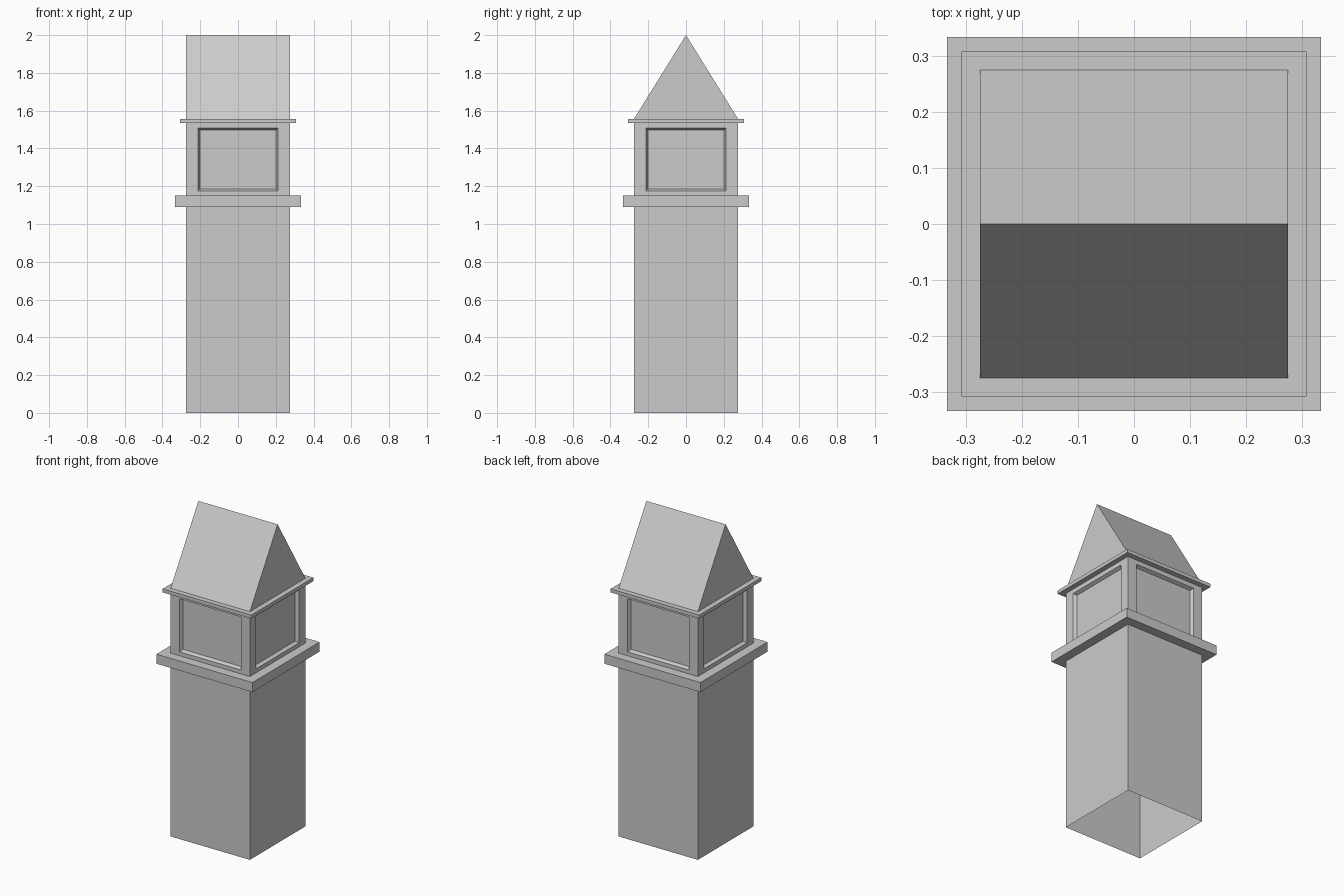
import bpy, bmesh
from mathutils import Vector

old = bpy.data.objects.get("Cube")
if old:
    bpy.data.objects.remove(old, do_unlink=True)

# One plain stone colour
GREY = (0.6, 0.6, 0.6, 1)
stone = bpy.data.materials.new("grey_stone")
stone.use_nodes = True
stone.diffuse_color = GREY
stone.node_tree.nodes["Principled BSDF"].inputs["Base Color"].default_value = GREY

WALL, LEDGE, CORNICE = 0.275, 0.333, 0.308
LEDGE_Z, LEDGE_TOP = 1.09, 1.15
CORNICE_Z, CORNICE_TOP = 1.535, 1.557


def finish(name, bm):
    bmesh.ops.recalc_face_normals(bm, faces=bm.faces)
    mesh = bpy.data.meshes.new(name)
    bm.to_mesh(mesh)
    bm.free()
    mesh.materials.append(stone)
    obj = bpy.data.objects.new(name, mesh)
    bpy.context.collection.objects.link(obj)
    return obj


def square(bm, half, z):
    signs = ((-1, -1), (1, -1), (1, 1), (-1, 1))
    return [bm.verts.new((sx * half, sy * half, z)) for sx, sy in signs]


def bridge(bm, lower, upper):
    return [bm.faces.new((lower[i], lower[(i + 1) % 4], upper[(i + 1) % 4], upper[i]))
            for i in range(4)]


def square_shell(name, profile):
    """Hollow square tower section through (half width, height) steps."""
    bm = bmesh.new()
    rings = [square(bm, half, z) for half, z in profile]
    for lower, upper in zip(rings, rings[1:]):
        bridge(bm, lower, upper)
    return finish(name, bm)


# Shaft, open underneath
square_shell("shaft", [(WALL, 0), (WALL, LEDGE_Z)])

# Projecting bands
square_shell("ledge", [(WALL, LEDGE_Z), (LEDGE, LEDGE_Z), (LEDGE, LEDGE_TOP), (WALL, LEDGE_TOP)])
square_shell("cornice", [(WALL, CORNICE_Z), (CORNICE, CORNICE_Z),
                         (CORNICE, CORNICE_TOP), (WALL, CORNICE_TOP)])

# Upper chamber with a recessed, bevelled panel on every side
bm = bmesh.new()
walls = bridge(bm, square(bm, WALL, LEDGE_TOP), square(bm, WALL, CORNICE_Z))


def panel_ring(out, half, bottom, top, depth):
    along = Vector((0, 0, 1)).cross(out)
    return [bm.verts.new(out * (WALL - depth) + along * (s * half) + Vector((0, 0, z)))
            for s, z in ((-1, bottom), (1, bottom), (1, top), (-1, top))]


for wall in walls:
    out = wall.calc_center_median()
    out.z = 0
    out.normalize()
    along = Vector((0, 0, 1)).cross(out)
    mid = (LEDGE_TOP + CORNICE_Z) / 2
    corners = sorted(wall.verts, key=lambda v: (v.co.z > mid, v.co.dot(along) * (-1 if v.co.z > mid else 1)))
    bm.faces.remove(wall)
    rim = panel_ring(out, 0.212, 1.175, 1.507, 0)
    floor = panel_ring(out, 0.202, 1.185, 1.497, 0.02)
    bridge(bm, corners, rim)
    bridge(bm, rim, floor)
    bm.faces.new(floor)
finish("chamber", bm)

# Gable roof with its ridge running side to side
bm = bmesh.new()
a, b, c, d = square(bm, WALL, CORNICE_TOP)
left = bm.verts.new((WALL, 0, 2))
right = bm.verts.new((-WALL, 0, 2))
for face in ((a, b, left, right), (c, d, right, left), (b, c, left), (d, a, right)):
    bm.faces.new(face)
finish("gable_roof", bm)
